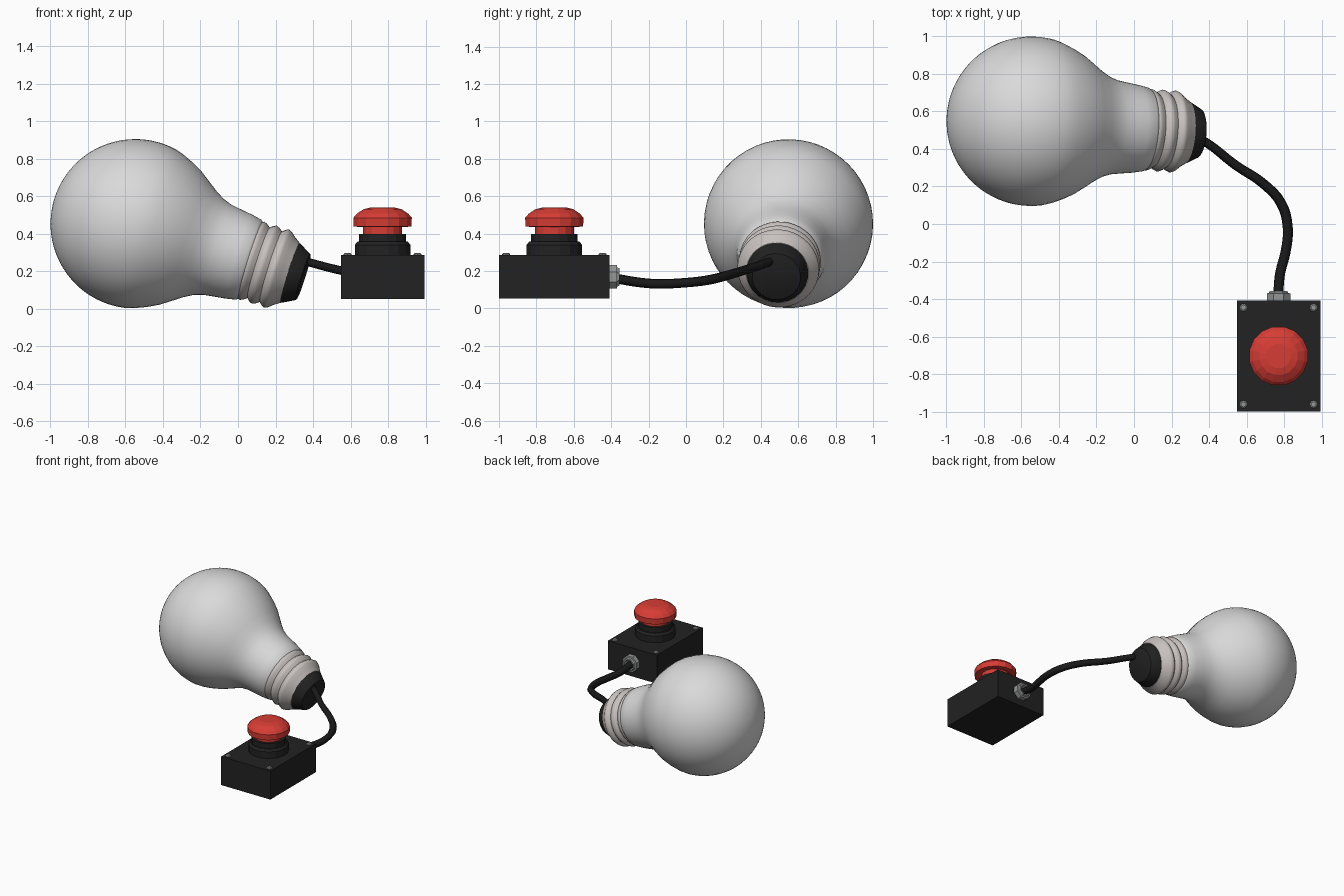
import bpy, bmesh, math
from mathutils import Vector

cube = bpy.data.objects.get("Cube")
if cube:
    bpy.data.objects.remove(cube, do_unlink=True)


def material(name, rgb, roughness=0.5):
    m = bpy.data.materials.new(name)
    m.use_nodes = True
    m.diffuse_color = (*rgb, 1)
    bsdf = next(n for n in m.node_tree.nodes if n.type == 'BSDF_PRINCIPLED')
    bsdf.inputs["Base Color"].default_value = (*rgb, 1)
    bsdf.inputs["Roughness"].default_value = roughness
    return m


GLASS = material("frosted white", (0.70, 0.70, 0.70))
THREAD = material("warm grey metal", (0.58, 0.54, 0.52))
BLACK = material("black plastic", (0.016, 0.016, 0.016))
RUBBER = material("black rubber", (0.010, 0.010, 0.010))
RED = material("button red", (0.68, 0.045, 0.035))
STEEL = material("steel grey", (0.30, 0.31, 0.31))


def finish(bm, name, mat, smooth=None):
    bmesh.ops.recalc_face_normals(bm, faces=bm.faces)
    mesh = bpy.data.meshes.new(name)
    bm.to_mesh(mesh)
    bm.free()
    obj = bpy.data.objects.new(name, mesh)
    bpy.context.collection.objects.link(obj)
    mesh.materials.append(mat)
    if smooth:
        bpy.ops.object.select_all(action='DESELECT')
        obj.select_set(True)
        bpy.context.view_layer.objects.active = obj
        bpy.ops.object.shade_smooth_by_angle(angle=math.radians(smooth))
    return obj


def lathe(name, profile, mat, origin, axis=(0, 0, 1), sides=16, smooth=None, turn=0.0):
    """Revolve (radius, distance along axis) points; ends are closed on the axis."""
    bm = bmesh.new()
    points = [(0, profile[0][1]), *profile, (0, profile[-1][1])]
    verts = [bm.verts.new((r * math.cos(turn), r * math.sin(turn), t)) for r, t in points]
    edges = [bm.edges.new(pair) for pair in zip(verts, verts[1:])]
    bmesh.ops.spin(bm, geom=verts + edges, cent=(0, 0, 0), axis=(0, 0, 1),
                   angle=math.tau, steps=sides)
    bmesh.ops.remove_doubles(bm, verts=bm.verts, dist=0.0005)
    rot = Vector((0, 0, 1)).rotation_difference(Vector(axis)).to_matrix()
    bmesh.ops.transform(bm, matrix=rot.to_4x4(), verts=bm.verts)
    bmesh.ops.translate(bm, vec=origin, verts=bm.verts)
    return finish(bm, name, mat, smooth)


# Light bulb lying on its side, tilted so the screw base touches the ground
R = 0.452
CENTRE = (-0.548, 0.548, R)
AXIS = (0.951, -0.069, -0.301)
globe = []
for i in range(1, 25):
    a = math.radians(180 - i * 4.2)
    globe.append((R * math.sin(a), R * math.cos(a)))
neck = [(0.431, 0.13), (0.406, 0.19), (0.375, 0.25), (0.337, 0.305), (0.298, 0.36),
        (0.269, 0.41), (0.252, 0.46), (0.243, 0.52), (0.235, 0.58), (0.224, 0.635),
        (0.205, 0.66)]
lathe("bulb_glass", globe + neck, GLASS, CENTRE, AXIS, 56, 60)

# Screw base with rounded ridges
ridges = [(0.19, 0.635)]
for peak in (0.655, 0.724, 0.793):
    ridges += [(0.197, peak - 0.032), (0.212, peak - 0.016), (0.219, peak),
               (0.212, peak + 0.016)]
ridges += [(0.19, 0.835), (0.168, 0.868)]
lathe("bulb_screw_base", ridges, THREAD, CENTRE, AXIS, 40, 50)
lathe("bulb_end_cap", [(0.166, 0.86), (0.166, 0.873), (0.130, 0.94), (0.120, 0.945)],
      BLACK, CENTRE, AXIS, 24, 30)

# Switch box
BX, BY, TOP = 0.771, -0.704, 0.286
bm = bmesh.new()
bmesh.ops.create_cube(bm, size=1)
bmesh.ops.scale(bm, vec=(0.446, 0.592, TOP - 0.052), verts=bm.verts)
bmesh.ops.translate(bm, vec=(BX, BY, (TOP + 0.052) / 2), verts=bm.verts)
finish(bm, "switch_box", BLACK)

# Lid screws in the four corners
for side, sx in (("right", -1), ("left", 1)):
    for end, sy in (("front", -1), ("back", 1)):
        lathe(f"lid_screw_{end}_{side}", [(0.021, -0.01), (0.021, 0.005), (0.014, 0.01)],
              STEEL, (BX + sx * 0.187, BY + sy * 0.258, TOP), sides=8)

# Stepped collar and mushroom push button
lathe("button_collar",
      [(0.151, TOP - 0.01), (0.151, 0.34), (0.137, 0.357), (0.127, 0.357),
       (0.127, 0.398), (0.10, 0.398)], BLACK, (BX, BY, 0), turn=math.pi / 16)
lathe("button_stem", [(0.106, 0.39), (0.106, 0.45)], RED, (BX, BY, 0), turn=math.pi / 16)
lathe("button_cap",
      [(0.10, 0.445), (0.135, 0.436), (0.157, 0.438), (0.159, 0.484), (0.140, 0.506),
       (0.103, 0.530), (0.066, 0.539)], RED, (BX, BY, 0), turn=math.pi / 16)

# Cable gland on the back of the box, with a recessed opening
GLAND = (BX, -0.408, 0.168)
lathe("cable_gland", [(0.068, -0.01), (0.068, 0.038), (0.056, 0.040), (0.050, 0.052),
                      (0.038, 0.052), (0.036, 0.008)], STEEL, GLAND, (0, 1, 0), 8,
      turn=math.pi / 8)

# Cable sagging from the bulb cap round to the gland
path = [(0.325, 0.465, 0.262), (0.385, 0.435, 0.245), (0.54, 0.315, 0.205),
        (0.69, 0.215, 0.175), (0.785, 0.11, 0.150), (0.820, -0.02, 0.136),
        (0.808, -0.15, 0.131), (0.780, -0.26, 0.140), (0.771, -0.35, 0.155),
        (0.771, -0.41, 0.166)]
curve = bpy.data.curves.new("cable", 'CURVE')
curve.dimensions = '3D'
curve.bevel_depth = 0.027
curve.bevel_resolution = 1
curve.resolution_u = 4
curve.use_fill_caps = True
spline = curve.splines.new('BEZIER')
spline.bezier_points.add(len(path) - 1)
for i, (point, co) in enumerate(zip(spline.bezier_points, path)):
    point.co = co
    point.handle_left_type = point.handle_right_type = 'AUTO'
    point.radius = min(1.0, 0.84 + 0.04 * i)
curve.materials.append(RUBBER)
bpy.context.collection.objects.link(bpy.data.objects.new("cable", curve))
